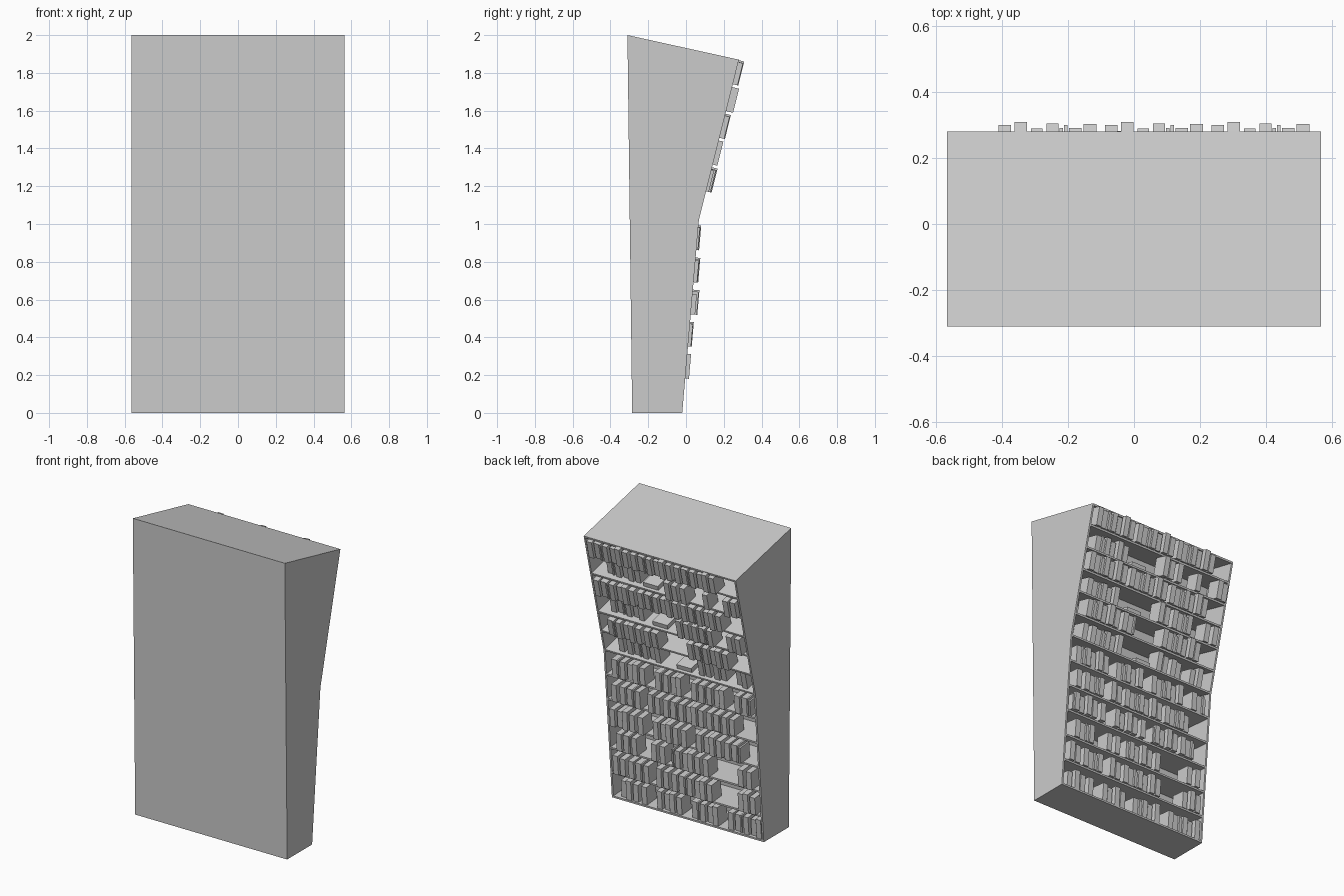
import bpy, bmesh
from mathutils import Matrix, Vector

if "Cube" in bpy.data.objects:
    bpy.data.objects.remove(bpy.data.objects["Cube"])

HALF_W = 0.565
DEPTH = 0.2      # shelf depth behind the open face
T = 0.012        # board thickness
# open face of the case in the y-z plane: foot, bend, top
P0, P1, P2 = Vector((0, -0.02, 0)), Vector((0, 0.068, 1.02)), Vector((0, 0.28, 1.87))


def finish(bm, name):
    bmesh.ops.recalc_face_normals(bm, faces=bm.faces)
    mesh = bpy.data.meshes.new(name)
    bm.to_mesh(mesh)
    bm.free()
    obj = bpy.data.objects.new(name, mesh)
    bpy.context.collection.objects.link(obj)
    return obj


def prism(name, profile, x0, x1):
    """Extrude a y-z outline from x0 to x1."""
    bm = bmesh.new()
    face = bm.faces.new([bm.verts.new((x0, y, z)) for y, z in profile])
    new = bmesh.ops.extrude_face_region(bm, geom=[face])["geom"]
    verts = [v for v in new if isinstance(v, bmesh.types.BMVert)]
    bmesh.ops.translate(bm, verts=verts, vec=(x1 - x0, 0, 0))
    return finish(bm, name)


def frame(a, b, s):
    """Local axes at distance fraction s up the face: x along, y outward, z up the slope."""
    up = (b - a).normalized()
    out = Vector((1, 0, 0)).cross(up) * -1
    o = a.lerp(b, s)
    return Matrix(((1, 0, 0, 0), (0, out.y, up.y, o.y), (0, out.z, up.z, o.z), (0, 0, 0, 1)))


def box(bm, m, lo, hi):
    """Box between two corners in frame m."""
    lo, hi = Vector(lo), Vector(hi)
    mat = m @ Matrix.Translation((lo + hi) / 2) @ Matrix.Diagonal((*(hi - lo), 1))
    bmesh.ops.create_cube(bm, size=1, matrix=mat)


# case: solid panel block, two sides, top and base
outer = [(-0.285, 0), (P0.y, 0), (P1.y, P1.z), (P2.y, P2.z), (-0.31, 2)]
for sx, name in ((-1, "side_panel_left"), (1, "side_panel_right")):
    prism(name, outer, sx * HALF_W, sx * (HALF_W - T))
inner = HALF_W - T
prism("rear_block", [(-0.285, 0), (P0.y - DEPTH, 0), (P1.y - DEPTH, P1.z + 0.03),
                     (P2.y - DEPTH, P2.z + 0.044), (-0.31, 2)], -inner, inner)
prism("top_board", [(P2.y, P2.z), (-0.31, 2), (-0.31, 1.985), (P2.y - 0.003, P2.z - T)], -inner, inner)
prism("base_board", [(P0.y, 0), (P0.y - DEPTH - 0.01, 0), (P0.y - DEPTH - 0.01, 0.025),
                     (P0.y + 0.001, T)], -inner, inner)

# repeating run of books: offset, width, how far it stands out, height
PATTERN = [(0.0, 0.038, 0.024, 0.118), (0.049, 0.037, 0.030, 0.131),
           (0.098, 0.036, 0.014, 0.112), (0.145, 0.036, 0.027, 0.122),
           (0.184, 0.011, 0.018, 0.106), (0.198, 0.011, 0.024, 0.120),
           (0.213, 0.038, 0.015, 0.115), (0.258, 0.038, 0.026, 0.121)]
PERIOD = 0.322

# rows from the floor up: (pattern phase, standing-out shift, filled x spans, flat book x or None)
FULL = [(-0.42, 0.54)]
ROWS = [
    (0.05, -0.035, [(-0.55, -0.27), (-0.23, 0.0), (0.05, 0.24), (0.3, 0.54)], None),
    (0.12, -0.01, [(-0.55, -0.37), (-0.22, 0.22), (0.25, 0.53)], None),
    (0.20, -0.01, [(-0.55, -0.38), (-0.23, 0.09), (0.12, 0.25), (0.3, 0.5)], None),
    (0.02, 0.005, [(-0.46, -0.1), (-0.07, 0.21), (0.26, 0.54)], None),
    (0.15, -0.005, [(-0.43, 0.27), (0.29, 0.54)], None),
    (0.26, -0.015, [(-0.55, -0.4), (-0.37, -0.07), (-0.05, 0.2), (0.24, 0.54)], None),
    (0.10, -0.05, [(-0.52, -0.38), (-0.34, -0.1), (0.12, 0.5)], -0.03),
    (0.234, 0.0, [(-0.42, -0.08), (0.1, 0.5)], None),
    (0.18, -0.005, [(-0.55, -0.42), (-0.36, -0.03)], 0.1),
    (0.234, 0.0, FULL, None),
    (0.21, 0.008, [(-0.55, -0.4), (-0.35, -0.26), (-0.22, 0.0)], 0.12),
    (0.234, 0.0, FULL, None),
]
# books pushed back behind the flat ones: row index -> spans
PUSHED_BACK = {8: [(0.2, 0.5)], 10: [(0.2, 0.5)]}


def fill(bm, m, phase, shift, spans):
    for lo, hi in spans:
        for k in range(-4, 4):
            for dx, w, stand, h in PATTERN:
                x = phase + k * PERIOD + dx
                if lo <= x and x + w <= hi:
                    y = stand + shift
                    box(bm, m, (x, y - 0.1, T), (x + w, y, T + h))


shelves = bmesh.new()
for i, (phase, shift, spans, flat) in enumerate(ROWS):
    a, b = (P0, P1) if i < 6 else (P1, P2)
    m = frame(a, b, (i % 6) / 6)
    if i:
        box(shelves, m, (-inner, -DEPTH - 0.01, 0), (inner, 0, T))
    books = bmesh.new()
    fill(books, m, phase, shift, spans)
    fill(books, m, phase, -0.06, PUSHED_BACK.get(i, []))
    if flat is not None:   # book lying flat
        box(books, m, (flat - 0.05, -0.12, T), (flat + 0.06, -0.02, T + 0.03))
    finish(books, f"books_row_{i + 1}")
finish(shelves, "shelves")
